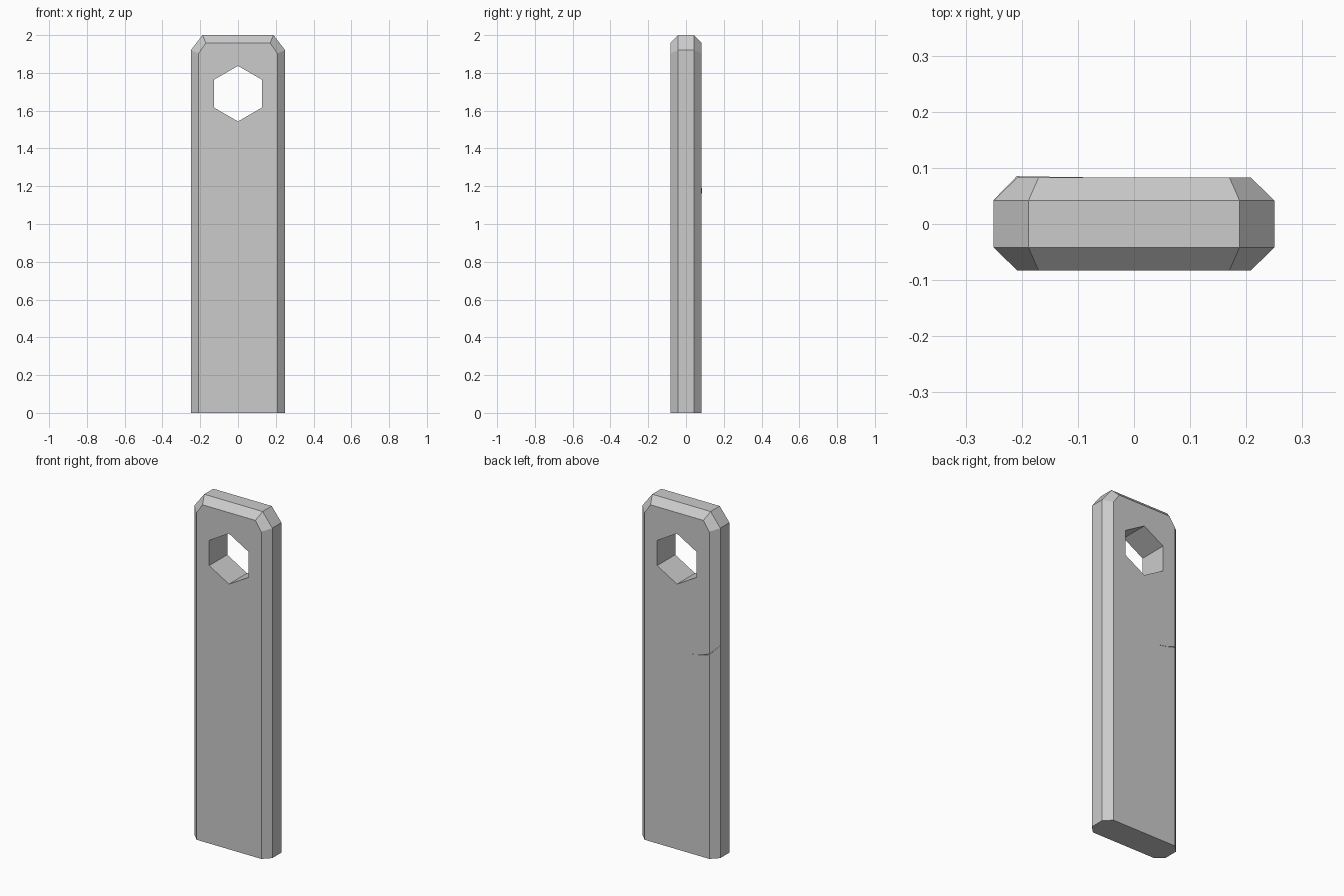
import bpy, bmesh, math
from mathutils import Vector, Matrix

if "Cube" in bpy.data.objects:
    bpy.data.objects.remove(bpy.data.objects["Cube"])


def make_object(name, bm):
    bmesh.ops.recalc_face_normals(bm, faces=bm.faces[:])
    mesh = bpy.data.meshes.new(name)
    bm.to_mesh(mesh)
    bm.free()
    obj = bpy.data.objects.new(name, mesh)
    bpy.context.collection.objects.link(obj)
    return obj


def loft(name, rings):
    """Skin equal-length rings of points and close both ends."""
    bm = bmesh.new()
    loops = [[bm.verts.new(p) for p in ring] for ring in rings]
    n = len(loops[0])
    for a, b in zip(loops, loops[1:]):
        for i in range(n):
            j = (i + 1) % n
            bm.faces.new((a[i], a[j], b[j], b[i]))
    bm.faces.new(loops[0])
    bm.faces.new(loops[-1])
    return make_object(name, bm)


def outline(half, y):
    """Mirror half an (x, z) outline into a closed ring at depth y."""
    full = half + [(-x, z) for x, z in reversed(half)]
    return [(x, y, z) for x, z in full]


# Flat bar with chamfered sides, top and corners
inner = [(0.208, 0), (0.208, 1.903), (0.17, 1.959)]
outer = [(0.25, 0), (0.25, 1.92), (0.188, 2.0)]
plate = loft("plate", [outline(inner, -0.083), outline(outer, -0.042),
                       outline(outer, 0.042), outline(inner, 0.083)])

# Hexagonal hole through the top
bm = bmesh.new()
turn = Matrix.Translation((0, 0, 1.69)) @ Matrix.Rotation(math.pi / 2, 4, 'X')
bmesh.ops.create_cone(bm, cap_ends=True, segments=6, radius1=0.147,
                      radius2=0.147, depth=0.5, matrix=turn)
cutter = make_object("hole_cutter", bm)
cutter.hide_render = True
cutter.hide_set(True)
hole = plate.modifiers.new("hole", 'BOOLEAN')
hole.operation = 'DIFFERENCE'
hole.solver = 'EXACT'
hole.object = cutter

# Hairline burr on the back, wrapping over the chamfer
path = [((-0.09, 0.083, 1.16), 0.0005, (0, 1, 0)),
        ((-0.15, 0.083, 1.172), 0.002, (0, 1, 0)),
        ((-0.208, 0.083, 1.19), 0.004, (-0.4, 0.9, 0)),
        ((-0.25, 0.042, 1.235), 0.001, (-0.7, 0.7, 0))]
rings = []
for point, size, normal in path:
    p, n, up = Vector(point), Vector(normal).normalized(), Vector((0, 0, size))
    base = p - n * 0.002
    rings.append([base - up, base + up, p + n * size * 0.6])
loft("scratch_burr", rings)
